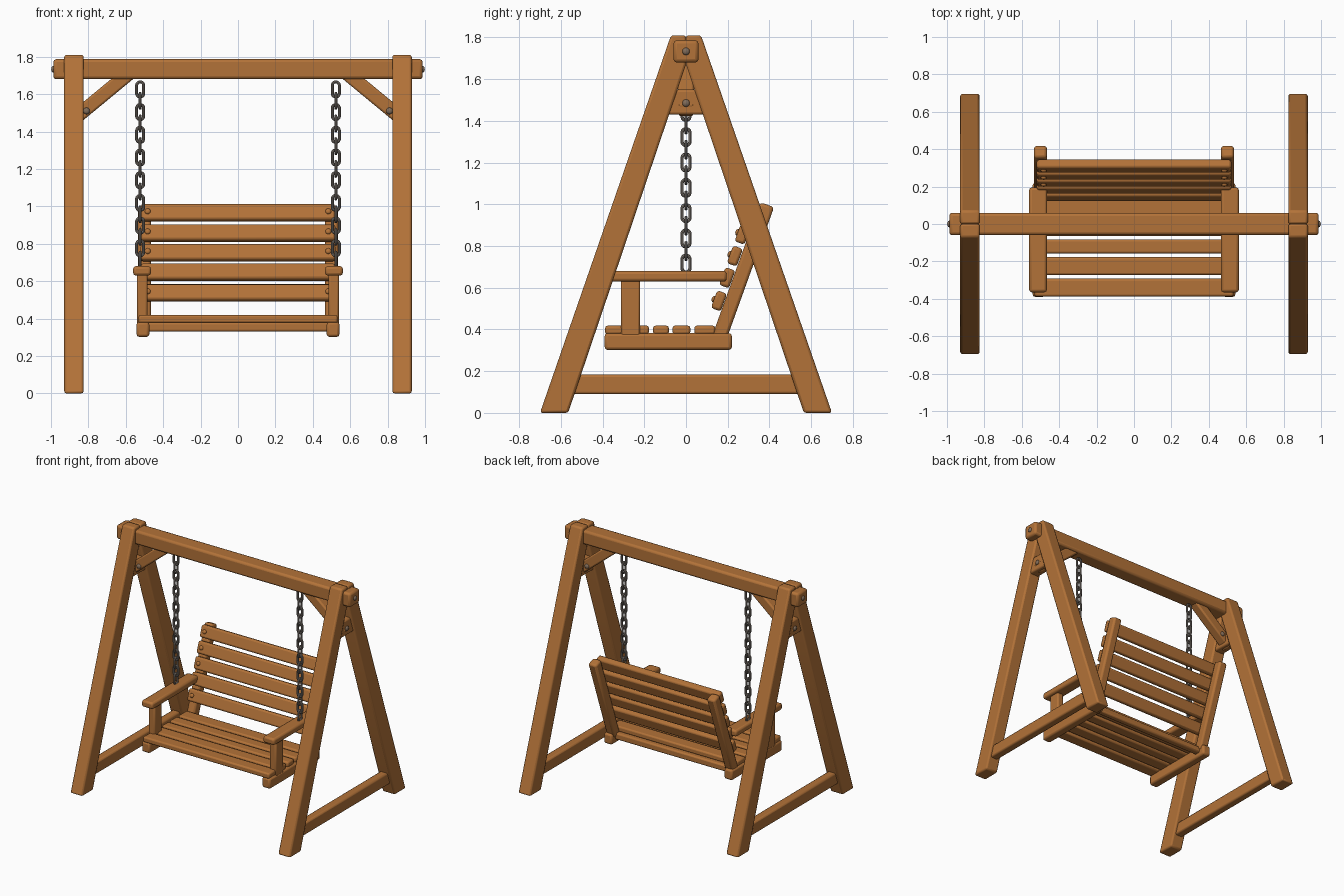
import bpy, bmesh, math
from mathutils import Vector, Matrix

if "Cube" in bpy.data.objects:
    bpy.data.objects.remove(bpy.data.objects["Cube"])


def material(name, col):
    m = bpy.data.materials.new(name)
    m.diffuse_color = (*col, 1)
    m.use_nodes = True
    m.node_tree.nodes["Principled BSDF"].inputs["Base Color"].default_value = m.diffuse_color
    return m


WOOD = material("warm wood", (0.45, 0.17, 0.04))
STEEL = material("chain steel", (0.23, 0.20, 0.175))
BOLT = material("bolt metal", (0.22, 0.15, 0.10))


def finish(name, bm, mat, bevel=0.0):
    bmesh.ops.recalc_face_normals(bm, faces=bm.faces)
    me = bpy.data.meshes.new(name)
    bm.to_mesh(me)
    bm.free()
    me.materials.append(mat)
    ob = bpy.data.objects.new(name, me)
    bpy.context.collection.objects.link(ob)
    if bevel:
        b = ob.modifiers.new("bevel", "BEVEL")
        b.width, b.segments, b.limit_method = bevel, 2, 'ANGLE'
    bpy.ops.object.select_all(action='DESELECT')
    bpy.context.view_layer.objects.active = ob
    ob.select_set(True)
    bpy.ops.object.shade_smooth_by_angle(angle=math.radians(40))
    return ob


def box(name, size, loc, rot=0.0, axis='X', bevel=0.011):
    bm = bmesh.new()
    m = Matrix.Translation(loc) @ Matrix.Rotation(rot, 4, axis) @ Matrix.Diagonal((*size, 1))
    bmesh.ops.create_cube(bm, size=1, matrix=m)
    return finish(name, bm, WOOD, bevel)


def prism(name, pts, x0, x1, bevel=0.012):
    """Extrude a (y, z) outline from x0 to x1."""
    bm = bmesh.new()
    f = bm.faces.new([bm.verts.new((x0, y, z)) for y, z in pts])
    ext = bmesh.ops.extrude_face_region(bm, geom=[f])
    vs = [v for v in ext['geom'] if isinstance(v, bmesh.types.BMVert)]
    bmesh.ops.translate(bm, verts=vs, vec=(x1 - x0, 0, 0))
    return finish(name, bm, WOOD, bevel)


def dome(name, loc, direction, r=0.018, mat=BOLT):
    """Flattened round bolt head facing the given direction."""
    bm = bmesh.new()
    q = Vector(direction).to_track_quat('Z', 'Y').to_matrix().to_4x4()
    bmesh.ops.create_uvsphere(bm, u_segments=16, v_segments=8, radius=r,
                              matrix=Matrix.Translation(loc) @ q @ Matrix.Diagonal((1, 1, 0.65, 1)))
    return finish(name, bm, mat)


def chain(name, x, z_top, z_bot, n, R=0.019, r=0.008, stretch=0.0215):
    """Interlocked stadium links, alternately turned a quarter."""
    bm = bmesh.new()
    A, B = 16, 8
    for i in range(n):
        zc = z_top + (z_bot - z_top) * i / (n - 1)
        rings = []
        for a in range(A):
            t = 2 * math.pi * (a + 0.5) / A
            ring = []
            for b in range(B):
                p = 2 * math.pi * b / B
                u = (R + r * math.cos(p)) * math.cos(t)
                h = (R + r * math.cos(p)) * math.sin(t) + math.copysign(stretch, math.sin(t))
                w = r * math.sin(p)
                ring.append(bm.verts.new((x + (w if i % 2 else u), u if i % 2 else w, zc + h)))
            rings.append(ring)
        for a in range(A):
            for b in range(B):
                c, d = (a + 1) % A, (b + 1) % B
                bm.faces.new((rings[a][b], rings[c][b], rings[c][d], rings[a][d]))
    return finish(name, bm, STEEL)


# Top beam
box("top_beam", (1.975, 0.12, 0.107), (0, 0, 1.733), bevel=0.016)

TILT = math.atan(0.36)
for s, side in ((-1, "left"), (1, "right")):
    xf = 0.877 * s
    # A-frame legs
    for d, end in ((1, "front"), (-1, "back")):
        pts = [(-0.70, 0), (-0.565, 0), (0, 1.67), (0, 1.81), (-0.072, 1.81)]
        prism(f"{side}_{end}_leg", [(y * d, z) for y, z in pts], xf - 0.052, xf + 0.052)
    # Low tie bar and collar block between the legs
    prism(f"{side}_tie_bar", [(-0.58, 0.09), (0.58, 0.09), (0.55, 0.183), (-0.55, 0.183)],
          xf - 0.032, xf + 0.032)
    prism(f"{side}_collar", [(-0.10, 1.43), (0.10, 1.43), (0.06, 1.55), (-0.06, 1.55)],
          xf - 0.04, xf + 0.04)
    dome(f"{side}_collar_bolt", (xf + 0.042 * s, 0, 1.485), (s, 0, 0))
    dome(f"{side}_beam_bolt", (0.987 * s, 0, 1.733), (s, 0, 0))
    # Diagonal brace under the beam
    box(f"{side}_brace", (0.43, 0.075, 0.075), (0.735 * s, 0, 1.585), 0.69 * s, 'Y')
    for d in (-1, 1):
        dome(f"{side}_brace_bolt", (0.81 * s, 0.038 * d, 1.51), (0, d, 0))
    # Hanging chain
    chain(f"{side}_chain", 0.523 * s, 1.625, 0.715, 16)
    # Seat rail, arm post, armrest
    box(f"{side}_seat_rail", (0.068, 0.61, 0.08), (0.508 * s, -0.085, 0.342), bevel=0.014)
    box(f"{side}_arm_post", (0.055, 0.092, 0.28), (0.512 * s, -0.266, 0.505))
    box(f"{side}_armrest", (0.095, 0.56, 0.05), (0.513 * s, -0.085, 0.655), bevel=0.014)
    # Leaning back post
    box(f"{side}_back_post", (0.068, 0.07, 0.68), (0.50 * s, 0.274, 0.678), -TILT, bevel=0.014)

# Seat slats, front to back
for i, (y, w) in enumerate(((-0.34, 0.095), (-0.225, 0.095), (-0.12, 0.075), (-0.022, 0.085), (0.09, 0.10))):
    box(f"seat_slat_{i + 1}", (1.065, w, 0.042), (0, y, 0.397))
box("seat_crossbar", (0.98, 0.05, 0.05), (0, 0.15, 0.355))

# Back slats with round pegs
for i, z in enumerate((0.537, 0.648, 0.752, 0.857, 0.965)):
    y = 0.158 + 0.355 * (z - 0.537)
    box(f"back_slat_{i + 1}", (1.04, 0.05, 0.09), (0, y, z), -TILT, bevel=0.013)
    n = Vector((0, -math.cos(TILT), math.sin(TILT)))
    for s in (-1, 1):
        dome(f"back_slat_peg_{i + 1}", Vector((0.483 * s, y, z)) + n * 0.026, n, 0.016, WOOD)
